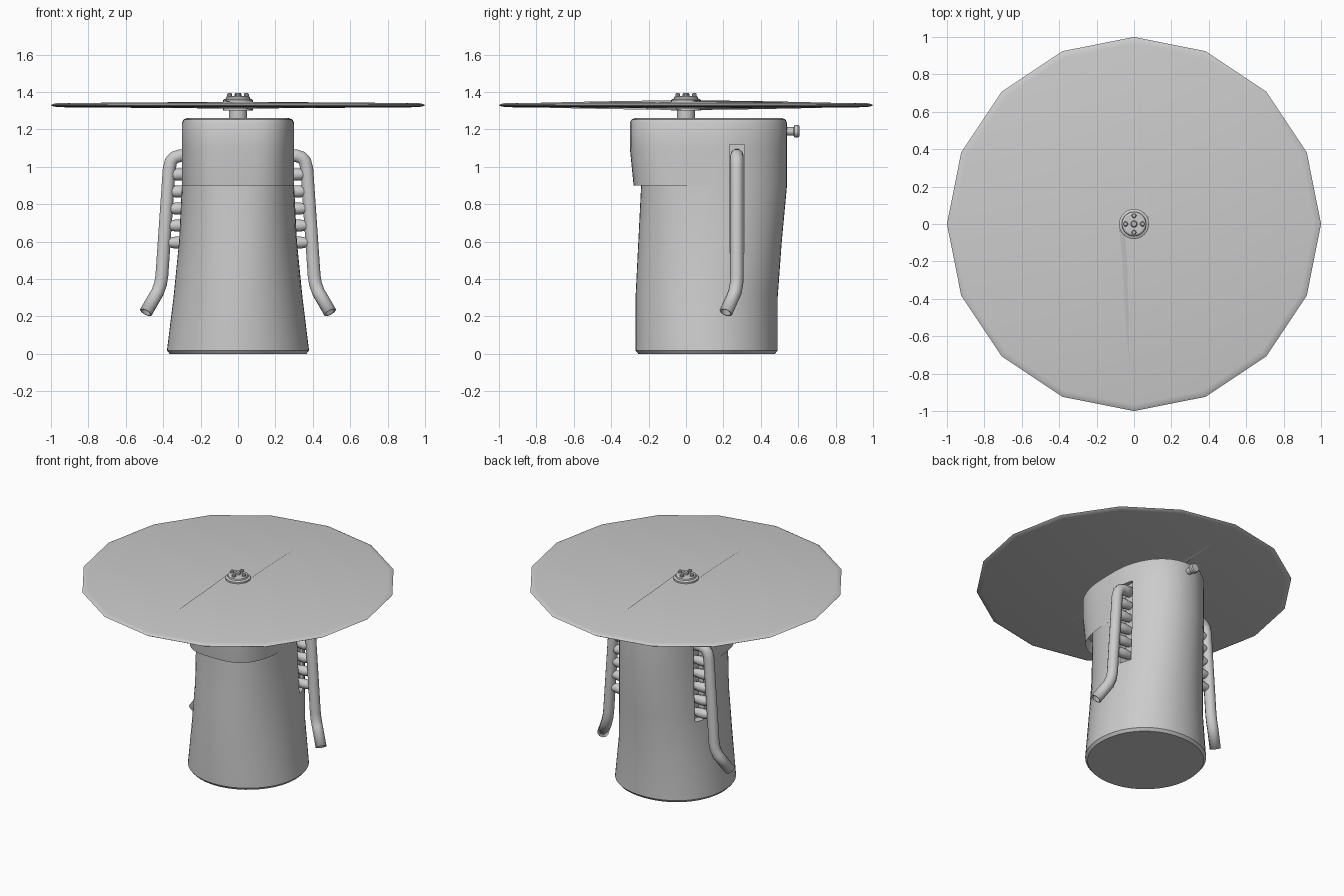
import bpy, bmesh
from math import sin, cos, pi, radians
from mathutils import Matrix, Vector

if "Cube" in bpy.data.objects:
    bpy.data.objects.remove(bpy.data.objects["Cube"])

grey = bpy.data.materials.new("plain_grey")
grey.use_nodes = True
grey.diffuse_color = (0.6, 0.6, 0.6, 1)
grey.node_tree.nodes["Principled BSDF"].inputs["Base Color"].default_value = (0.6, 0.6, 0.6, 1)


def finish(bm, name, angle=30):
    """Turn a bmesh into a shaded grey object."""
    bmesh.ops.remove_doubles(bm, verts=bm.verts, dist=0.0005)
    bmesh.ops.recalc_face_normals(bm, faces=bm.faces)
    mesh = bpy.data.meshes.new(name)
    bm.to_mesh(mesh)
    bm.free()
    mesh.materials.append(grey)
    obj = bpy.data.objects.new(name, mesh)
    bpy.context.collection.objects.link(obj)
    smooth(obj, angle)
    return obj


def smooth(obj, angle):
    bpy.ops.object.select_all(action="DESELECT")
    obj.select_set(True)
    bpy.context.view_layer.objects.active = obj
    bpy.ops.object.shade_smooth_by_angle(angle=radians(angle))


def loft(name, rings, angle=30, caps=True):
    """Skin a list of equal-length point rings."""
    bm = bmesh.new()
    rows = [[bm.verts.new(p) for p in ring] for ring in rings]
    count = len(rows[0])
    for a, b in zip(rows, rows[1:]):
        for i in range(count):
            j = (i + 1) % count
            bm.faces.new((a[i], a[j], b[j], b[i]))
    if caps:
        bm.faces.new(rows[0])
        bm.faces.new(rows[-1])
    return finish(bm, name, angle)


def lathe(name, profile, sides=24, place=Matrix(), angle=30):
    """Spin (radius, height) pairs around the local z axis."""
    rings = [[place @ Vector((r * cos(2 * pi * i / sides), r * sin(2 * pi * i / sides), z))
              for i in range(sides)] for r, z in profile]
    return loft(name, rings, angle)


# Engine cowling: rounded sections with a squarer chin hood at the front
def section(z, rx, front, back, power, lift=0.0, sides=56):
    cy = 0.5 * (front + back) if power == 2 else 0.15
    ring = []
    for i in range(sides):
        a = 2 * pi * i / sides
        c, s = cos(a), sin(a)
        n = power if s < 0 else 2.1
        x = rx * abs(c) ** (2 / n) * (1 if c > 0 else -1)
        depth = back - cy if s > 0 else cy - front
        y = cy + depth * abs(s) ** (2 / n) * (1 if s > 0 else -1)
        ring.append((x, y, z + (lift if s < -0.2 else 0)))
    return ring


cowling = loft("engine_cowling", [
    section(0.0, 0.365, -0.255, 0.475, 2),
    section(0.018, 0.38, -0.27, 0.49, 2),
    section(0.3, 0.345, -0.27, 0.49, 2),
    section(0.6, 0.315, -0.255, 0.512, 2.2),
    section(0.9, 0.3, -0.24, 0.54, 2.4),
    section(0.9, 0.3, -0.24, 0.54, 2.4, 0.08),   # air intake recess
    section(0.9, 0.3, -0.272, 0.54, 2.9, 0.08),
    section(0.9, 0.3, -0.28, 0.54, 3.0),
    section(1.1, 0.3, -0.3, 0.54, 3.2),
    section(1.235, 0.3, -0.3, 0.54, 3.2),
    section(1.253, 0.292, -0.292, 0.532, 3.2),
    section(1.26, 0.275, -0.275, 0.515, 3.2),
])

# Slots in both flanks for the exhausts
for side in (-1, 1):
    bm = bmesh.new()
    bmesh.ops.create_cube(bm, size=1, matrix=Matrix.Translation((side * 0.36, 0.272, 0.83))
                          @ Matrix.Diagonal((0.2, 0.08, 0.58, 1)))
    cutter = finish(bm, "slot_cutter")
    cutter.hide_render = True
    cut = cowling.modifiers.new("slot", "BOOLEAN")
    cut.operation, cut.solver, cut.object = "DIFFERENCE", "EXACT", cutter
    bpy.context.view_layer.objects.active = cowling
    bpy.ops.object.modifier_apply(modifier=cut.name)
    bpy.data.objects.remove(cutter)
smooth(cowling, 30)

# Exhaust collectors with their feeder stubs
path = [(0.25, 0.272, 1.06), (0.31, 0.272, 1.06), (0.34, 0.272, 1.05), (0.358, 0.272, 1.03),
        (0.368, 0.272, 0.99), (0.407, 0.272, 0.42), (0.414, 0.27, 0.375),
        (0.43, 0.262, 0.33), (0.493, 0.213, 0.222)]
for side, label in ((1, "left"), (-1, "right")):
    curve = bpy.data.curves.new(label + "_exhaust", "CURVE")
    curve.dimensions = "3D"
    curve.bevel_depth = 0.036
    curve.bevel_resolution = 3
    spline = curve.splines.new("POLY")
    spline.points.add(len(path) - 1)
    for point, (x, y, z) in zip(spline.points, path):
        point.co = (side * x, y, z, 1)
    curve.materials.append(grey)
    pipe = bpy.data.objects.new(label + "_exhaust", curve)
    bpy.context.collection.objects.link(pipe)
    wall = pipe.modifiers.new("wall", "SOLIDIFY")
    wall.thickness = 0.008
    for k in range(5):
        z = 0.595 + 0.091 * k
        place = Matrix.Translation((side * 0.25, 0.272, z)) @ Matrix.Rotation(side * pi / 2, 4, "Y")
        reach = 0.145 - 0.025 * k / 4
        lathe(f"{label}_exhaust_stub_{k + 1}",
              [(0.024, 0), (0.032, 0.055), (0.032, 0.085), (0.02, reach)], 12, place, 50)

# Rear fitting
lathe("rear_fitting", [(0.022, 0), (0.022, 0.045), (0.033, 0.05), (0.033, 0.07), (0.027, 0.077)],
      16, Matrix.Translation((0, 0.53, 1.19)) @ Matrix.Rotation(-pi / 2, 4, "X"))

# Spinning propeller disc: a shallow sixteen-sided lens
DISC_Z = 1.33
lathe("propeller_disc", [(0.04, -0.018), (0.965, -0.011), (0.99, -0.006), (1, 0),
                         (0.99, 0.006), (0.965, 0.011), (0.04, 0.018)],
      16, Matrix.Translation((0, 0, DISC_Z)))

# Twisted blades, partly sunk into the disc: (radius, half chord, edge lift)
stations = [(0.02, 0.078, 0.026), (0.2, 0.062, 0.024), (0.4, 0.052, 0.021),
            (0.6, 0.04, 0.017), (0.85, 0.015, 0.011)]
for turn, label in ((0, "rear"), (pi, "front")):
    spin = Matrix.Translation((0, 0, DISC_Z)) @ Matrix.Rotation(turn, 4, "Z")
    loft(label + "_blade", [[spin @ Vector(p) for p in (
        (c, r, h), (0, r, 0.006), (-c, r, -h), (0, r, -0.006))] for r, c, h in stations], 40)

# Hub, shaft and bolts
lathe("propeller_shaft", [(0.048, 1.25), (0.048, 1.3), (0.08, 1.302), (0.08, 1.318), (0.05, 1.325)])
lathe("hub_plate", [(0.08, 1.33), (0.08, 1.358), (0.072, 1.363), (0.066, 1.364),
                    (0.064, 1.374), (0.056, 1.379)])
for k in range(4):
    a = k * pi / 2
    lathe(f"hub_bolt_{k + 1}", [(0.013, 1.37), (0.013, 1.39), (0.009, 1.394)], 10,
          Matrix.Translation((0.045 * cos(a), 0.045 * sin(a), 0)))
lathe("hub_nut", [(0.018, 1.37), (0.018, 1.39), (0.013, 1.396)], 12)
